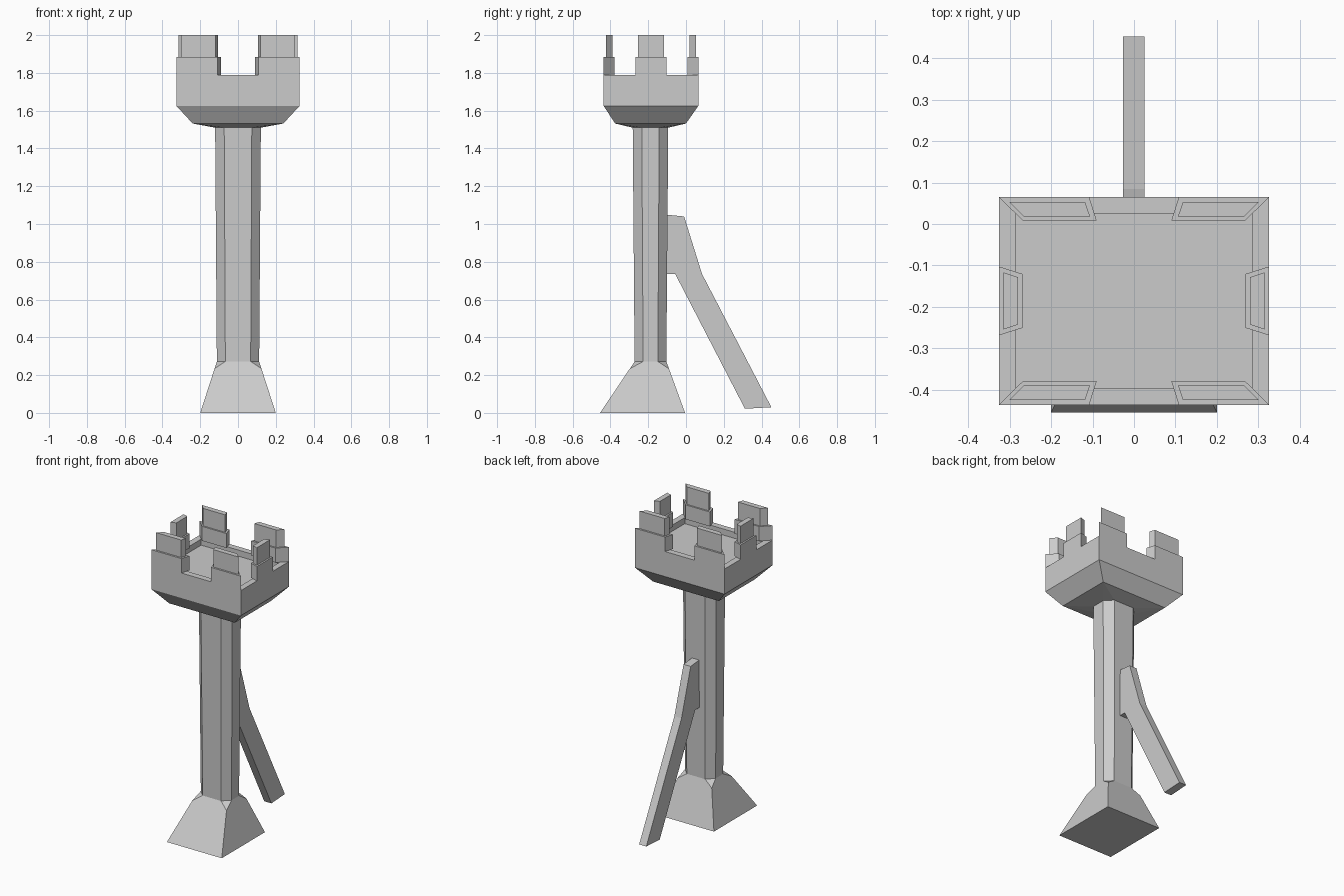
import bpy, bmesh
from mathutils import Vector

if "Cube" in bpy.data.objects:
    bpy.data.objects.remove(bpy.data.objects["Cube"], do_unlink=True)

stone = bpy.data.materials.new("grey_stone")
stone.use_nodes = True
GREY = (0.6, 0.6, 0.6, 1)
stone.diffuse_color = GREY
stone.node_tree.nodes["Principled BSDF"].inputs["Base Color"].default_value = GREY


def finish(name, bm):
    bmesh.ops.recalc_face_normals(bm, faces=bm.faces)
    mesh = bpy.data.meshes.new(name)
    bm.to_mesh(mesh)
    bm.free()
    mesh.materials.append(stone)
    obj = bpy.data.objects.new(name, mesh)
    bpy.context.scene.collection.objects.link(obj)
    return obj


def hull(points):
    """Convex solid with flat merged faces."""
    bm = bmesh.new()
    for p in points:
        bm.verts.new(p)
    bmesh.ops.convex_hull(bm, input=bm.verts[:])
    bmesh.ops.dissolve_limit(bm, angle_limit=0.02, verts=bm.verts[:], edges=bm.edges[:])
    return bm


def rect(hx, y0, y1, z):
    return [(x, y, z) for x in (-hx, hx) for y in (y0, y1)]


def octagon(hx, hy, cut, z, cy=-0.188):
    """Rectangle with chamfered corners."""
    return [(sx * (hx - a), cy + sy * (hy - b), z)
            for sx in (-1, 1) for sy in (-1, 1) for a, b in ((cut, 0), (0, cut))]


# Flared foot with small chamfer triangles below the shaft
shaft_low = octagon(0.112, 0.084, 0.045, 0.272)
foot_low = rect(0.2, -0.455, -0.005, 0)
foot_high = rect(0.112, -0.272, -0.104, 0.272)
chamfer_tips = [Vector(a).lerp(Vector(b), 0.86) for a, b in zip(foot_low, foot_high)]
finish("foot", hull(foot_low + chamfer_tips + shaft_low))

# Eight-sided shaft, slightly wider at the top
shaft_high = octagon(0.121, 0.094, 0.048, 1.51)
finish("shaft", hull(shaft_low + shaft_high))

# Platform: flared underside, straight wall, sunken floor
FRONT, BACK, SIDE, RIM, FLOOR = -0.436, 0.065, 0.326, 1.79, 1.75
bm = hull(shaft_high + rect(0.24, -0.375, 0, 1.532)
          + rect(SIDE, FRONT, BACK, 1.625) + rect(SIDE, FRONT, BACK, RIM))
top = max(bm.faces, key=lambda f: f.calc_center_median().z)
bmesh.ops.inset_individual(bm, faces=[top], thickness=0.057)
floor = bmesh.ops.extrude_discrete_faces(bm, faces=[top])["faces"][0]
for v in floor.verts:
    v.co.z = FLOOR
finish("platform", bm)


def prism(name, outline, z0, z1):
    bm = hull([(x, y, z) for x, y in outline for z in (z0, z1)])
    base = min(bm.faces, key=lambda f: f.calc_center_median().z)
    bmesh.ops.delete(bm, geom=[base], context="FACES_ONLY")
    finish(name, bm)


# Battlements: two mitred blocks front and back, one on each side
MID = (FRONT + BACK) / 2
HALF = (BACK - FRONT) / 2
long_lower = [(SIDE, 0), (0.268, 0.057), (0.09, 0.057), (0.108, 0)]
long_upper = [(0.301, 0.012), (0.266, 0.047), (0.106, 0.047), (0.118, 0.012)]
side_lower = [(0, 0.083), (0.057, 0.065)]
side_upper = [(0.011, 0.069), (0.046, 0.057)]
for sx, hand in ((1, "left"), (-1, "right")):
    for sy, end in ((1, "back"), (-1, "front")):
        for outline, part, z0, z1 in ((long_lower, "merlon", RIM, 1.885),
                                      (long_upper, "merlon_cap", 1.885, 2.0)):
            prism(f"{end}_{hand}_{part}",
                  [(sx * x, MID + sy * (HALF - d)) for x, d in outline], z0, z1)
    for outline, part, z0, z1 in ((side_lower, "merlon", RIM, 1.885),
                                  (side_upper, "merlon_cap", 1.885, 2.0)):
        prism(f"side_{hand}_{part}",
              [(sx * (SIDE - d), MID + s * w) for d, w in outline for s in (-1, 1)], z0, z1)

# Bent brace leaning on the back of the shaft
profile = [(-0.11, 1.05), (-0.01, 1.04), (0.085, 0.735), (0.452, 0.03),
           (0.312, 0.022), (-0.057, 0.735), (-0.11, 0.735)]
bm = bmesh.new()
face = bm.faces.new([bm.verts.new((-0.027, y, z)) for y, z in profile])
new = bmesh.ops.extrude_face_region(bm, geom=[face])["geom"]
bmesh.ops.translate(bm, vec=(0.052, 0, 0), verts=[g for g in new if isinstance(g, bmesh.types.BMVert)])
finish("back_brace", bm)
